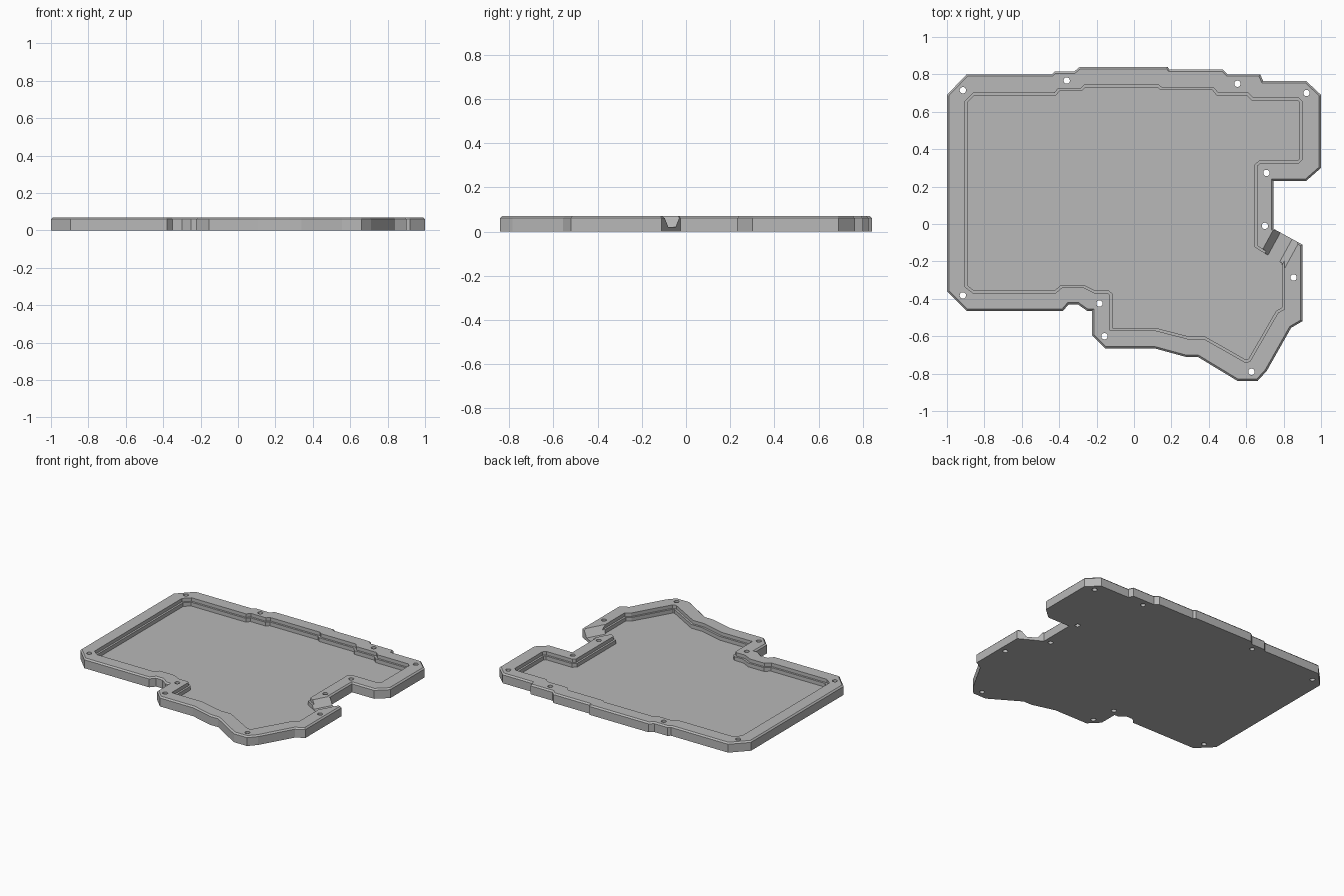
import bpy, bmesh, math
from mathutils import Vector, Matrix

cube = bpy.data.objects.get("Cube")
if cube:
    bpy.data.objects.remove(cube, do_unlink=True)

HEIGHT, CHAMFER = 0.07, 0.01
LEDGE_Z, FLOOR_Z, SLOT_Z = 0.045, 0.018, 0.021
ABOVE = 0.12

# Outer contour, clockwise from the left back corner
OUTLINE = [(-1, .69), (-.895, .8), (-.44, .8), (-.425, .815), (-.32, .815), (-.29, .84),
           (.18, .84), (.19, .825), (.475, .825), (.5, .8), (.675, .8), (.69, .765),
           (.92, .765), (1, .69), (1, .3), (.92, .23), (.745, .23), (.745, -.025),
           (.9, -.11), (.9, -.52), (.84, -.555), (.71, -.785), (.66, -.84), (.555, -.84),
           (.34, -.71), (.275, -.71), (.11, -.665), (-.155, -.665), (-.225, -.595),
           (-.225, -.465), (-.25, -.465), (-.3, -.43), (-.35, -.43), (-.38, -.465),
           (-.895, -.465), (-1, -.36)]

# Contour of the recess at the rim
OPENING = [(-.905, .655), (-.86, .7), (-.425, .7), (-.405, .725), (-.285, .725), (-.265, .745),
           (.13, .745), (.147, .73), (.425, .73), (.45, .7), (.61, .7), (.635, .675),
           (.88, .675), (.9, .655), (.9, .345), (.88, .325), (.675, .325), (.657, .31),
           (.657, -.115), (.68, -.13), (.805, -.2), (.805, -.455), (.77, -.475),
           (.62, -.735), (.595, -.74), (.375, -.615), (.29, -.615), (.115, -.57),
           (-.128, -.57), (-.128, -.38), (-.14, -.37), (-.21, -.37), (-.27, -.34),
           (-.385, -.34), (-.42, -.37), (-.86, -.37), (-.905, -.335)]

SCREWS = [(-.915, .715), (-.36, .767), (.553, .75), (.922, .7), (.708, .273), (.7, -.01),
          (.853, -.286), (.628, -.79), (-.158, -.6), (-.185, -.425), (-.915, -.382)]


def inset(points, distance):
    """Move a clockwise contour inwards with mitred corners."""
    result = []
    for i, point in enumerate(points):
        before, here = Vector(points[i - 1]), Vector(point)
        after = Vector(points[(i + 1) % len(points)])
        a, b = (here - before).normalized(), (after - here).normalized()
        na, nb = Vector((a.y, -a.x)), Vector((b.y, -b.x))
        result.append(tuple(here + (na + nb) * distance / (1 + na.dot(nb))))
    return result


def loft(name, rings):
    """Closed solid through matching rings of 3D points."""
    bm = bmesh.new()
    loops = [[bm.verts.new(p) for p in ring] for ring in rings]
    count = len(loops[0])
    for low, high in zip(loops, loops[1:]):
        for i in range(count):
            j = (i + 1) % count
            bm.faces.new((low[i], low[j], high[j], high[i]))
    bm.faces.new(loops[0])
    bm.faces.new(loops[-1])
    bmesh.ops.recalc_face_normals(bm, faces=bm.faces)
    return finish(name, bm)


def finish(name, bm):
    mesh = bpy.data.meshes.new(name)
    bm.to_mesh(mesh)
    bm.free()
    obj = bpy.data.objects.new(name, mesh)
    bpy.context.collection.objects.link(obj)
    return obj


def at_height(points, z):
    return [(x, y, z) for x, y in points]


def cut(body, cutter):
    """Subtract the cutter from the body and discard it."""
    cutter.hide_render = True
    modifier = body.modifiers.new(cutter.name, "BOOLEAN")
    modifier.operation = "DIFFERENCE"
    modifier.solver = "EXACT"
    modifier.object = cutter
    bpy.context.view_layer.objects.active = body
    bpy.ops.object.modifier_apply(modifier=modifier.name)
    bpy.data.objects.remove(cutter, do_unlink=True)


# Tray body with a chamfered top edge
tray = loft("case_tray", [at_height(OUTLINE, 0),
                          at_height(OUTLINE, HEIGHT - CHAMFER),
                          at_height(inset(OUTLINE, CHAMFER), HEIGHT)])

# Stepped recess: wide opening down to the ledge, narrower pocket down to the floor
pocket = inset(OPENING, 0.014)
cut(tray, loft("opening_cutter", [at_height(OPENING, LEDGE_Z), at_height(OPENING, ABOVE)]))
cut(tray, loft("pocket_cutter", [at_height(pocket, FLOOR_Z), at_height(pocket, ABOVE)]))

# Cable slot with sloping sides through the slanted wall
corner = Vector((.745, -.025, 0))
along = Vector((.155, -.085, 0)).normalized()
inward = Vector((along.y, -along.x, 0))
slope = 0.04 / (HEIGHT - SLOT_Z)
rise = (ABOVE - SLOT_Z) * slope
section = [(.043, SLOT_Z), (.115, SLOT_Z), (.115 + rise, ABOVE), (.043 - rise, ABOVE)]
rings = [[corner + along * u + inward * depth + Vector((0, 0, z)) for u, z in section]
         for depth in (-.06, .165)]
cut(tray, loft("slot_cutter", rings))

# Screw holes right through the rim
bm = bmesh.new()
for x, y in SCREWS:
    bmesh.ops.create_cone(bm, cap_ends=True, segments=24, radius1=0.017, radius2=0.017,
                          depth=0.3, matrix=Matrix.Translation((x, y, 0)))
cut(tray, finish("screw_hole_cutter", bm))

# Single grey plastic
grey = bpy.data.materials.new("grey_plastic")
grey.use_nodes = True
colour = (0.48, 0.48, 0.48, 1)
grey.diffuse_color = colour
grey.node_tree.nodes["Principled BSDF"].inputs["Base Color"].default_value = colour
tray.data.materials.clear()
tray.data.materials.append(grey)
for face in tray.data.polygons:
    face.material_index = 0
